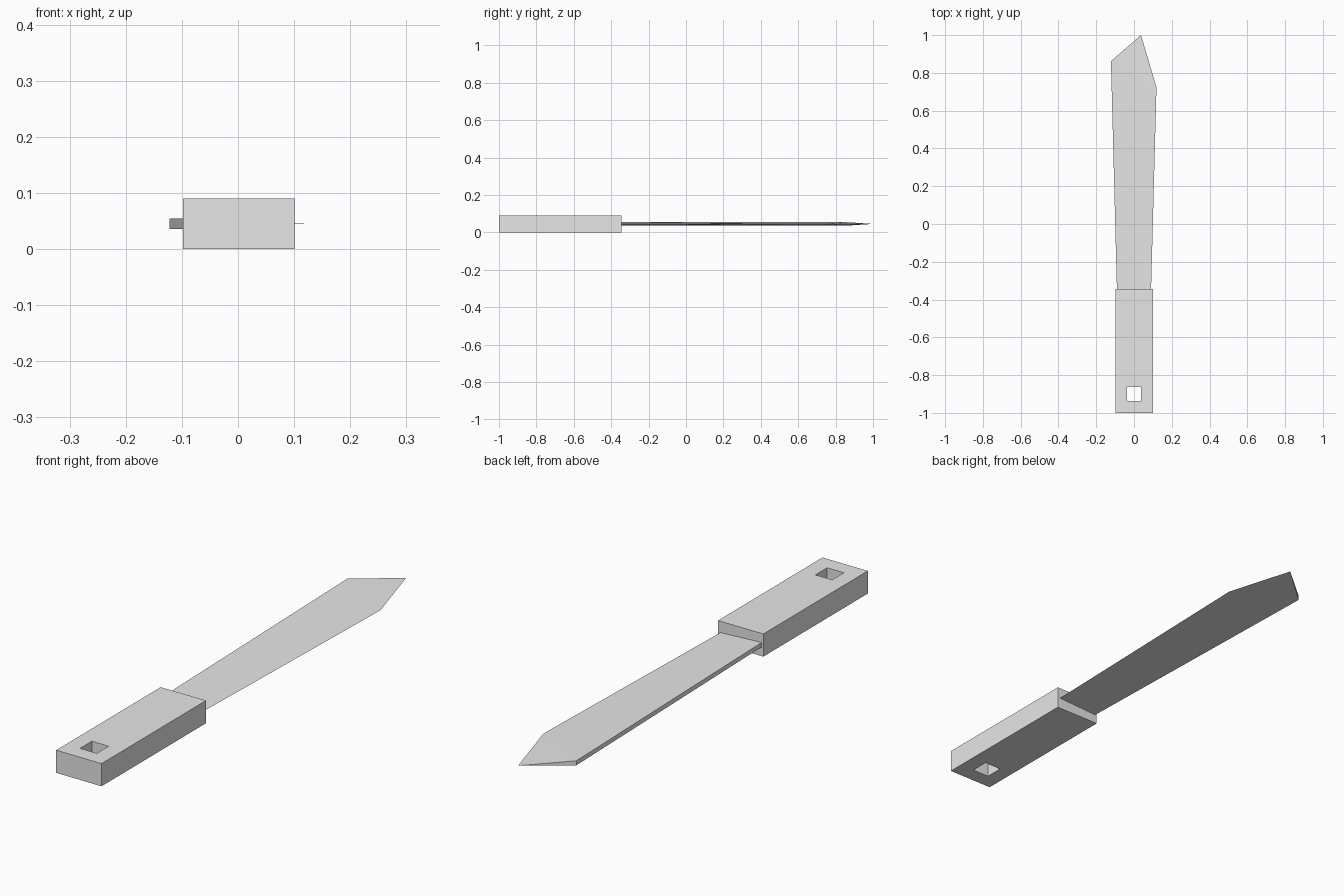
import bpy, bmesh

# Remove the default cube
cube = bpy.data.objects.get("Cube")
if cube:
    bpy.data.objects.remove(cube, do_unlink=True)

# Single grey finish
grey = bpy.data.materials.new("plain_grey")
grey.use_nodes = True
colour = (0.8, 0.8, 0.8, 1)
grey.diffuse_color = colour
grey.node_tree.nodes["Principled BSDF"].inputs["Base Color"].default_value = colour


def finish(name, bm):
    bmesh.ops.recalc_face_normals(bm, faces=bm.faces)
    mesh = bpy.data.meshes.new(name)
    bm.to_mesh(mesh)
    bm.free()
    mesh.materials.append(grey)
    obj = bpy.data.objects.new(name, mesh)
    bpy.context.collection.objects.link(obj)
    return obj


def rectangle(bm, x0, x1, y0, y1, z):
    return [bm.verts.new((x, y, z)) for x, y in ((x0, y0), (x1, y0), (x1, y1), (x0, y1))]


# Handle: block with a square lanyard hole right through it
HEIGHT = 0.09
bm = bmesh.new()
outer = rectangle(bm, -0.098, 0.101, -1, -0.345, 0)
inner = rectangle(bm, -0.037, 0.037, -0.938, -0.864, 0)
ring = []
for i in range(4):
    j = (i + 1) % 4
    ring.append(bm.faces.new((outer[i], outer[j], inner[j], inner[i])))
extruded = bmesh.ops.extrude_face_region(bm, geom=ring, use_keep_orig=True)
top = [g for g in extruded["geom"] if isinstance(g, bmesh.types.BMVert)]
bmesh.ops.translate(bm, verts=top, vec=(0, 0, HEIGHT))
finish("handle", bm)

# Blade: thick spine on one side, tapering to a sharp edge and tip
MID, HALF = HEIGHT / 2, 0.009
bm = bmesh.new()
edge_base = bm.verts.new((0.09, -0.36, MID))
edge_corner = bm.verts.new((0.119, 0.724, MID))
tip = bm.verts.new((0.037, 1, MID))
spines = []
for side in (1, -1):
    base = bm.verts.new((-0.09, -0.36, MID + side * HALF))
    corner = bm.verts.new((-0.122, 0.862, MID + side * HALF))
    spines.append((base, corner))
    bm.faces.new((base, edge_base, edge_corner, corner))
    bm.faces.new((corner, edge_corner, tip))
(base_up, corner_up), (base_low, corner_low) = spines
bm.faces.new((base_up, corner_up, corner_low, base_low))
bm.faces.new((corner_up, tip, corner_low))
bm.faces.new((base_up, base_low, edge_base))
finish("blade", bm)
